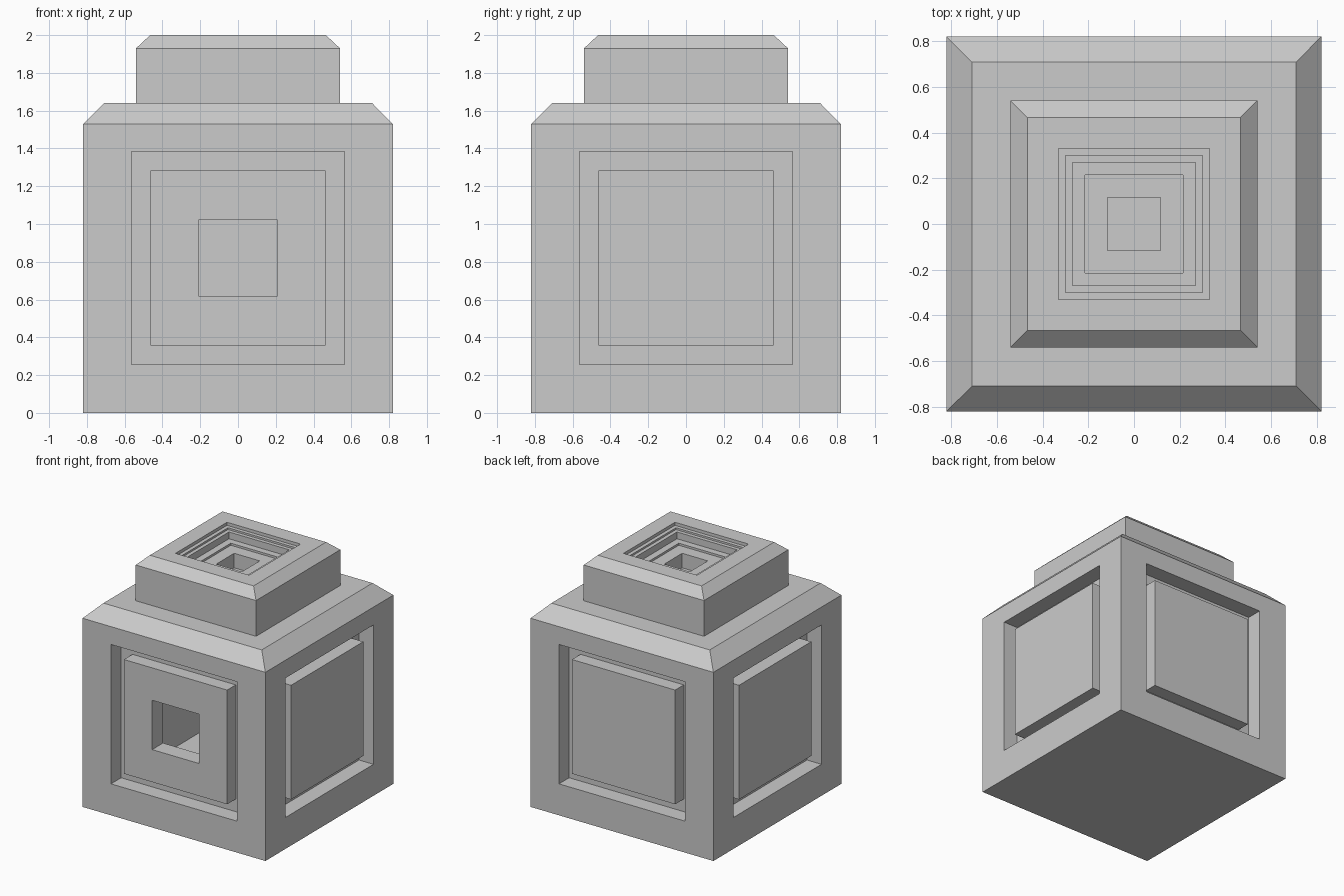
import bpy, bmesh
from math import pi
from mathutils import Matrix, Vector

if "Cube" in bpy.data.objects:
    bpy.data.objects.remove(bpy.data.objects["Cube"])

MID = 0.82      # half width of the body and height of the window centres
DEPTH = 0.13    # window recess depth


def make_object(name, bm):
    bmesh.ops.recalc_face_normals(bm, faces=bm.faces)
    mesh = bpy.data.meshes.new(name)
    bm.to_mesh(mesh)
    bm.free()
    ob = bpy.data.objects.new(name, mesh)
    bpy.context.collection.objects.link(ob)
    return ob


def square_stack(name, rings):
    """Loft square rings given as (half width, z), capped at both ends."""
    bm = bmesh.new()
    loops = [[bm.verts.new((sx * h, sy * h, z))
              for sx, sy in ((-1, -1), (1, -1), (1, 1), (-1, 1))] for h, z in rings]
    for a, b in zip(loops, loops[1:]):
        for i in range(4):
            j = (i + 1) % 4
            bm.faces.new((a[i], a[j], b[j], b[i]))
    bm.faces.new(loops[0][::-1])
    bm.faces.new(loops[-1])
    return make_object(name, bm)


def side_box(name, half_w, half_h, y0, y1, turn=0):
    """Box on the front side (y0 to y1), turned around z in quarter turns."""
    bm = bmesh.new()
    bmesh.ops.create_cube(bm, size=1)
    bmesh.ops.scale(bm, verts=bm.verts, vec=Vector((half_w * 2, y1 - y0, half_h * 2)))
    bmesh.ops.translate(bm, verts=bm.verts, vec=Vector((0, (y0 + y1) / 2, MID)))
    bmesh.ops.rotate(bm, verts=bm.verts, cent=(0, 0, 0),
                     matrix=Matrix.Rotation(turn * pi / 2, 3, 'Z'))
    return make_object(name, bm)


def cut(ob, cutter):
    mod = ob.modifiers.new("cut", 'BOOLEAN')
    mod.operation = 'DIFFERENCE'
    mod.solver = 'EXACT'
    mod.object = cutter
    cutter.hide_render = True
    cutter.hide_viewport = True


# Body block with chamfered shoulders
body = square_stack("body", [(MID, 0), (MID, 1.53), (0.71, 1.64)])

# Upper cap with a stepped square well
square_stack("cap", [(0.54, 1.64), (0.54, 1.93), (0.465, 2.0), (0.33, 2.0),
                     (0.33, 1.975), (0.30, 1.975), (0.30, 1.96), (0.27, 1.96),
                     (0.27, 1.905), (0.215, 1.905), (0.215, 1.888),
                     (0.115, 1.888), (0.115, 1.77)])

# Hollow inside and front hole
cavity = side_box("cavity_cutter", 0.66, 0.66, -0.66, 0.66)
hole = side_box("hole_cutter", 0.21, 0.20, -1.0, -0.5)
cut(body, cavity)
cut(body, hole)

# Window recess and raised panel on each side
for turn, side in enumerate(("front", "right", "back", "left")):
    cut(body, side_box(side + "_window_cutter", 0.565, 0.565, -1.0, DEPTH - MID, turn))
    panel = side_box(side + "_panel", 0.463, 0.463, 0.02 - MID, DEPTH + 0.01 - MID, turn)
    if side == "front":
        cut(panel, hole)
